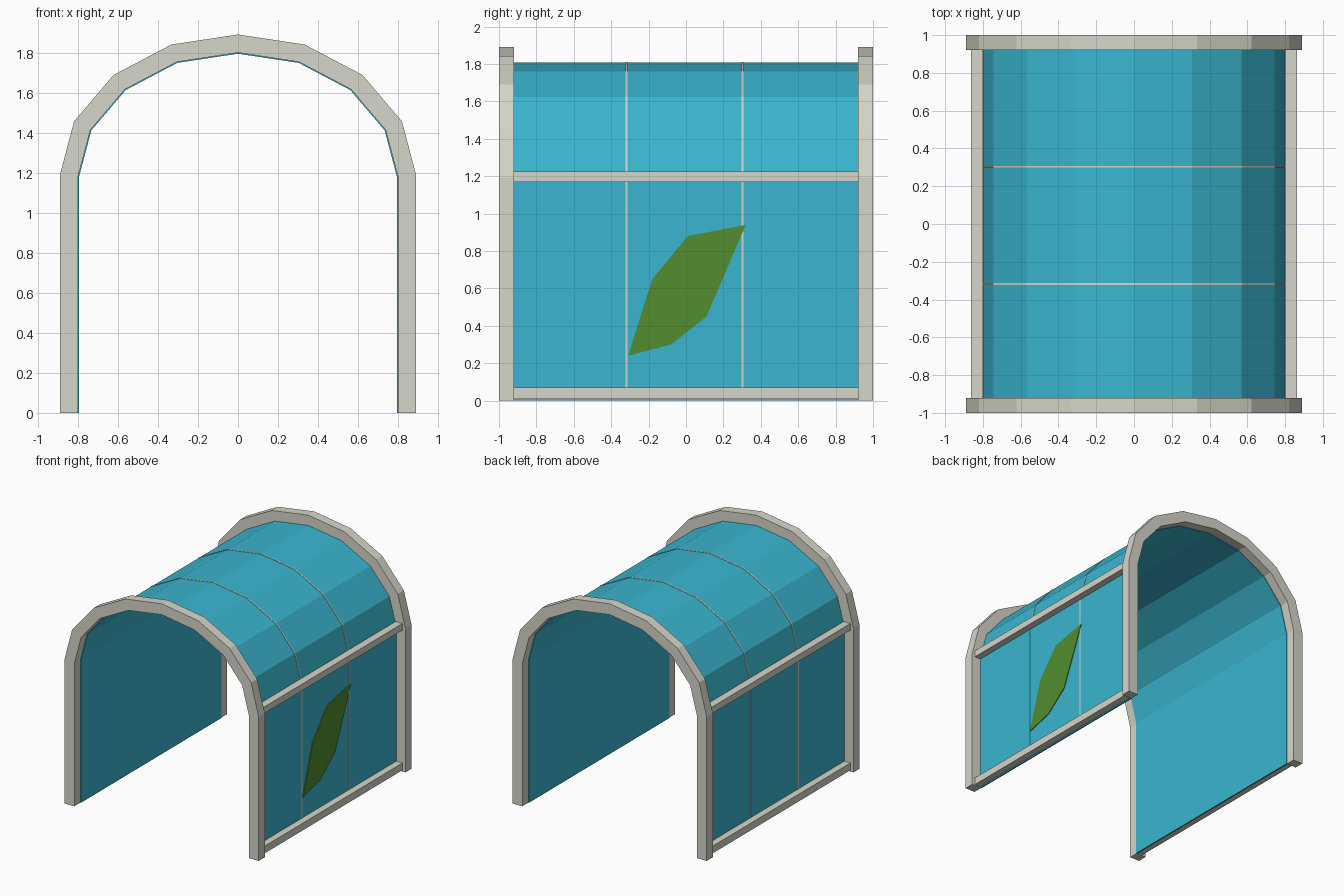
import bpy, bmesh
from mathutils import Vector

if "Cube" in bpy.data.objects:
    bpy.data.objects.remove(bpy.data.objects["Cube"])


def material(name, rgb):
    m = bpy.data.materials.new(name)
    m.diffuse_color = (*rgb, 1)
    m.use_nodes = True
    m.node_tree.nodes["Principled BSDF"].inputs["Base Color"].default_value = m.diffuse_color
    return m


GREY = material("warm grey", (0.68, 0.67, 0.59))
TEAL = material("teal glass", (0.042, 0.47, 0.63))
GREEN = material("leaf green", (0.085, 0.27, 0.028))

# inner arch line, right half from the ground to the crown, then mirrored
half = [(0.80, 0), (0.80, 1.18), (0.738, 1.415), (0.565, 1.618), (0.305, 1.755), (0, 1.801)]
ARCH = [Vector(p) for p in half + [(-x, z) for x, z in reversed(half[:-1])]]


def offset(d):
    """Arch line moved outward by d with mitred corners."""
    out = []
    for i, p in enumerate(ARCH):
        dirs = []
        if i > 0:
            dirs.append((p - ARCH[i - 1]).normalized())
        if i < len(ARCH) - 1:
            dirs.append((ARCH[i + 1] - p).normalized())
        normals = [Vector((t.y, -t.x)) for t in dirs]
        n = sum(normals, Vector((0, 0))).normalized()
        out.append(p + n * d / n.dot(normals[0]))
    return out


def finish(name, bm, mat):
    bmesh.ops.recalc_face_normals(bm, faces=bm.faces)
    me = bpy.data.meshes.new(name)
    bm.to_mesh(me)
    bm.free()
    me.materials.append(mat)
    ob = bpy.data.objects.new(name, me)
    bpy.context.collection.objects.link(ob)
    return ob


def arch(name, d0, d1, y0, y1, mat, foot=0.0):
    """Solid arch between two offsets, from y0 to y1."""
    bm = bmesh.new()
    rings = []
    for a, b in zip(offset(d0), offset(d1)):
        rings.append([bm.verts.new((p.x, y, max(p.y, foot)))
                      for p, y in ((a, y0), (b, y0), (b, y1), (a, y1))])
    for r, s in zip(rings, rings[1:]):
        for k in range(4):
            bm.faces.new((r[k], r[(k + 1) % 4], s[(k + 1) % 4], s[k]))
    bm.faces.new(rings[0])
    bm.faces.new(rings[-1])
    return finish(name, bm, mat)


def box(name, lo, hi, mat):
    bm = bmesh.new()
    bmesh.ops.create_cube(bm, size=1)
    for v in bm.verts:
        v.co = [(l + h) / 2 + c * (h - l) for l, h, c in zip(lo, hi, v.co)]
    return finish(name, bm, mat)


# end frames, curved canopy and raised seams
arch("front_frame", 0, 0.09, -1, -0.92, GREY)
arch("back_frame", 0, 0.09, 0.92, 1, GREY)
arch("canopy", -0.005, 0.006, -0.92, 0.92, TEAL)
for name, y in (("front_seam", -0.318), ("back_seam", 0.303)):
    arch(name, 0.004, 0.009, y - 0.005, y + 0.005, GREY, 0.01)

# side rails, upper and lower on both sides
for side, s in (("left", -1), ("right", 1)):
    for level, z0, z1 in (("lower", 0.01, 0.07), ("upper", 1.17, 1.225)):
        x0, x1 = sorted((s * 0.80, s * 0.862))
        box(f"{side}_{level}_rail", (x0, -0.92, z0), (x1, 0.92, z1), GREY)

# leaf plate on the right wall
leaf = [(-0.31, 0.24), (-0.08, 0.30), (0.11, 0.45), (0.32, 0.94), (0.01, 0.88), (-0.18, 0.65)]
bm = bmesh.new()
face = bm.faces.new([bm.verts.new((0.805, y, z)) for y, z in leaf])
ext = bmesh.ops.extrude_face_region(bm, geom=[face])
for v in ext["geom"]:
    if isinstance(v, bmesh.types.BMVert):
        v.co.x = 0.812
finish("leaf", bm, GREEN)
